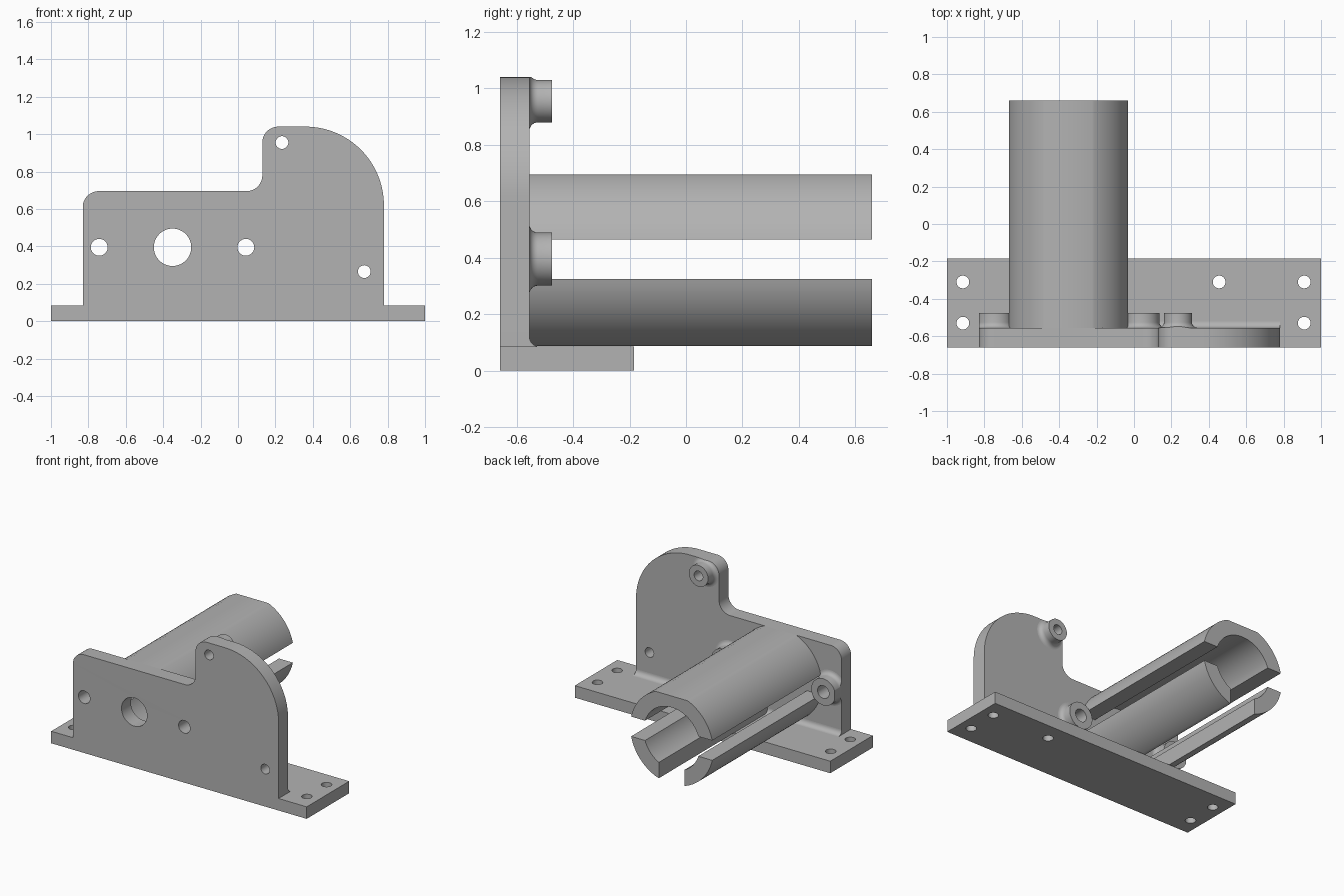
import bpy, bmesh, math
from mathutils import Matrix

if "Cube" in bpy.data.objects:
    bpy.data.objects.remove(bpy.data.objects["Cube"])

grey = bpy.data.materials.new("mid_grey")
grey.diffuse_color = (0.45, 0.45, 0.45, 1)
grey.use_nodes = True
grey.node_tree.nodes["Principled BSDF"].inputs["Base Color"].default_value = grey.diffuse_color


def arc(cx, cy, r, a0, a1, n=16):
    """Points on an arc, angles in degrees."""
    return [(cx + r * math.cos(math.radians(a0 + (a1 - a0) * i / n)),
             cy + r * math.sin(math.radians(a0 + (a1 - a0) * i / n))) for i in range(n + 1)]


def circle(cx, cy, r):
    return arc(cx, cy, r, 0, 360, 48)[:-1]


def finish(ob):
    bpy.ops.object.select_all(action='DESELECT')
    ob.select_set(True)
    bpy.context.view_layer.objects.active = ob
    bpy.ops.object.shade_smooth_by_angle(angle=math.radians(30))
    ob.data.materials.clear()
    ob.data.materials.append(grey)
    return ob


def prism(name, loops, lo, hi, axis='y'):
    """Extrude closed outlines (later loops are holes) along y or z."""
    cu = bpy.data.curves.new(name, 'CURVE')
    cu.dimensions, cu.fill_mode = '2D', 'BOTH'
    cu.extrude = (hi - lo) / 2
    for pts in loops:
        sp = cu.splines.new('POLY')
        sp.points.add(len(pts) - 1)
        for p, (x, y) in zip(sp.points, pts):
            p.co = (x, y, 0, 1)
        sp.use_cyclic_u = True
    ob = bpy.data.objects.new(name, cu)
    bpy.context.collection.objects.link(ob)
    bpy.ops.object.select_all(action='DESELECT')
    ob.select_set(True)
    bpy.context.view_layer.objects.active = ob
    bpy.ops.object.convert(target='MESH')
    ob = bpy.context.view_layer.objects.active
    mid = (lo + hi) / 2
    if axis == 'y':
        m = Matrix.Translation((0, mid, 0)) @ Matrix.Rotation(math.pi / 2, 4, 'X')
    else:
        m = Matrix.Translation((0, 0, mid))
    ob.data.transform(m)
    bm = bmesh.new()
    bm.from_mesh(ob.data)
    bmesh.ops.remove_doubles(bm, verts=bm.verts, dist=1e-5)
    bmesh.ops.recalc_face_normals(bm, faces=bm.faces)
    bm.to_mesh(ob.data)
    bm.free()
    return finish(ob)


FRONT, BACK, BASE = -0.66, -0.555, 0.085

# base plate with five screw holes
base_holes = [(-0.915, -0.31), (-0.915, -0.53), (0.91, -0.31), (0.91, -0.53), (0.455, -0.31)]
prism("base_plate", [[(-1, FRONT), (1, FRONT), (1, -0.185), (-1, -0.185)]] +
      [circle(x, y, 0.034) for x, y in base_holes], 0, BASE, 'z')

# upright plate: x, z, hole radius, boss radius
bosses = [(-0.742, 0.395, 0.045, 0.094), (0.042, 0.395, 0.045, 0.094),
          (0.235, 0.955, 0.034, 0.075), (0.675, 0.265, 0.034, 0.075)]
outline = ([(-0.83, BASE)] + arc(-0.745, 0.61, 0.085, 180, 90)
           + arc(0.045, 0.78, 0.085, -90, 0) + arc(0.215, 0.955, 0.085, 180, 90)
           + arc(0.36, 0.62, 0.42, 90, 0, 32) + [(0.78, BASE)])
prism("upright_plate", [outline, circle(-0.35, 0.395, 0.1)] +
      [circle(x, z, r) for x, z, r, _ in bosses], FRONT, BACK)

# fillet between the upright plate and the base
R = 0.035
bm = bmesh.new()
prof = [(BACK, BASE)] + arc(BACK + R, BASE + R, R, 180, 270, 8)
f = bm.faces.new([bm.verts.new((-0.83, y, z)) for y, z in prof])
ext = bmesh.ops.extrude_face_region(bm, geom=[f])
bmesh.ops.translate(bm, vec=(1.61, 0, 0),
                    verts=[v for v in ext['geom'] if isinstance(v, bmesh.types.BMVert)])
bmesh.ops.recalc_face_normals(bm, faces=bm.faces)
me = bpy.data.meshes.new("base_fillet")
bm.to_mesh(me)
bm.free()
ob = bpy.data.objects.new("base_fillet", me)
bpy.context.collection.objects.link(ob)
finish(ob)

# bosses with filleted roots, trimmed to the plate outline
trim = prism("trim_helper", [outline], -0.7, -0.4)
for i, (cx, cz, hole, r) in enumerate(bosses):
    k, n = 0.03, 48
    prof = ([(hole, BACK)] + arc(r + k, BACK + k, k, 270, 180, 6)
            + [(r, -0.475), (hole, -0.475)])
    bm = bmesh.new()
    rings = []
    for j in range(n):
        a = 2 * math.pi * j / n
        rings.append([bm.verts.new((cx + q * math.cos(a), y, cz + q * math.sin(a)))
                      for q, y in prof])
    for j in range(n):
        A, B = rings[j], rings[(j + 1) % n]
        for s in range(len(prof)):
            t = (s + 1) % len(prof)
            bm.faces.new((A[s], A[t], B[t], B[s]))
    bmesh.ops.recalc_face_normals(bm, faces=bm.faces)
    me = bpy.data.meshes.new("boss")
    bm.to_mesh(me)
    bm.free()
    ob = bpy.data.objects.new("boss_%d" % (i + 1), me)
    bpy.context.collection.objects.link(ob)
    mod = ob.modifiers.new("trim", 'BOOLEAN')
    mod.operation, mod.object, mod.solver = 'INTERSECT', trim, 'EXACT'
    bpy.context.view_layer.objects.active = ob
    bpy.ops.object.modifier_apply(modifier="trim")
    finish(ob)
bpy.data.objects.remove(trim)

# slotted tube: top shell with flat crown, two lower shells
TX, TZ, RO, RI, SLOT, GAP = -0.35, 0.395, 0.325, 0.22, 0.07, 0.1


def deg(v, r):
    return math.degrees(math.asin(v / r))


ao, ai = deg(SLOT, RO), deg(SLOT, RI)
crown = deg(0.30, RO)
top = (arc(0, 0, RO, ao, crown, 20) + arc(0, 0, RO, 180 - crown, 180 - ao, 20)
       + arc(0, 0, RI, 180 - ai, ai, 40))
foot = deg(0.308, RO)
low = (arc(0, 0, RO, -ao, -foot, 20) + [(GAP, -0.308)]
       + arc(0, 0, RI, -90 + deg(GAP, RI), -ai, 20))
for name, pts, s in (("tube_top", top, 1), ("tube_lower_right", low, 1),
                     ("tube_lower_left", low, -1)):
    prism(name, [[(TX + s * x, TZ + z) for x, z in pts]], BACK, 0.66)
